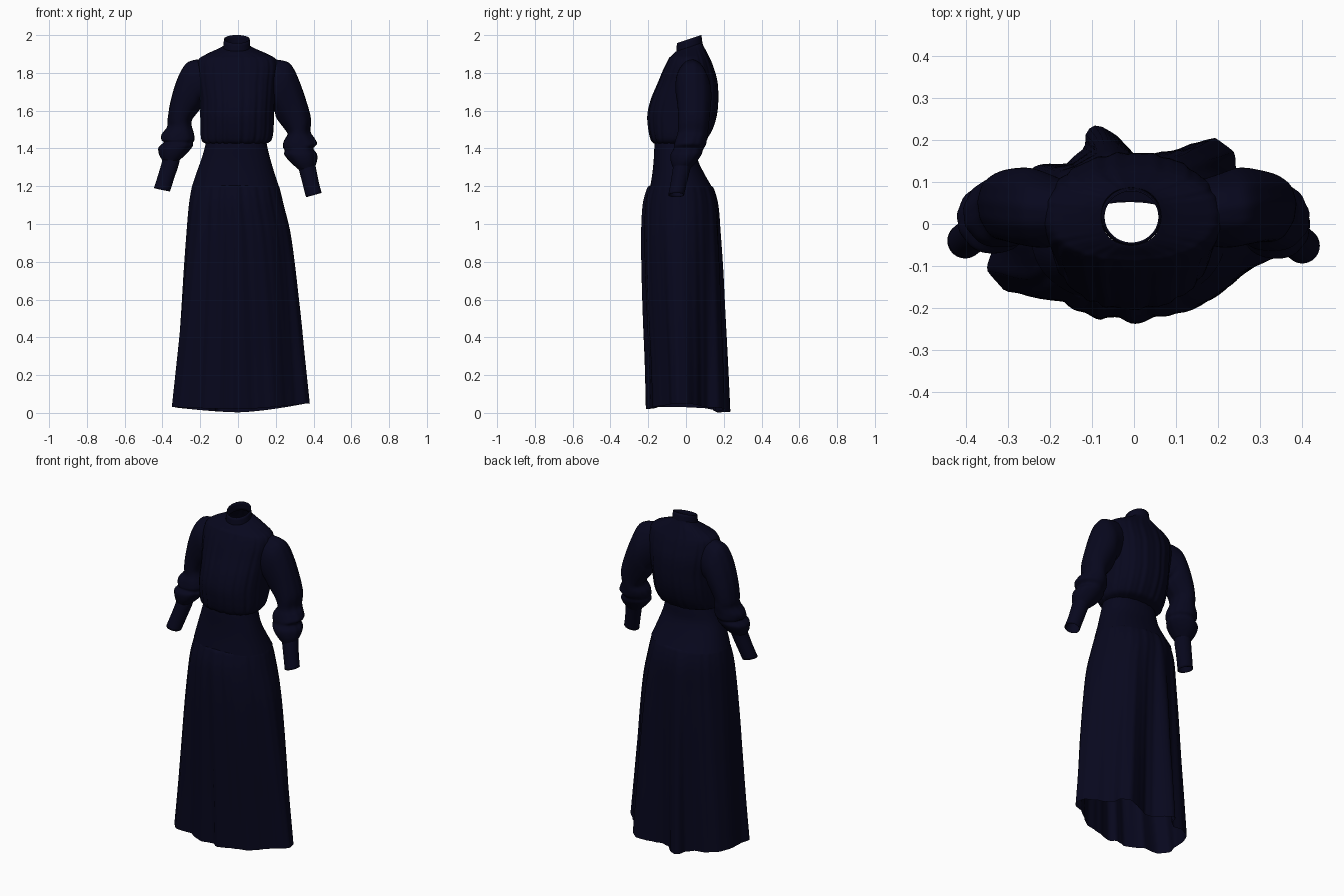
import bpy, bmesh, math

navy = bpy.data.materials.new("dark_navy_cloth")
navy.diffuse_color = (0.0022, 0.0022, 0.0125, 1)
N = 180                                    # columns around the body


def catmull(rows, t):
    """Smooth interpolation through a list of tuples, t in 0..1."""
    f = t * (len(rows) - 1)
    i = min(int(f), len(rows) - 2)
    f -= i
    p0, p1 = rows[max(i - 1, 0)], rows[i]
    p2, p3 = rows[i + 1], rows[min(i + 2, len(rows) - 1)]
    return [0.5 * (2 * b + (c - a) * f + (2 * a - 5 * b + 4 * c - d) * f * f
                   + (3 * b - a - 3 * c + d) * f ** 3)
            for a, b, c, d in zip(p0, p1, p2, p3)]


def loft(name, rings, thickness=0.0):
    """Open tube through a list of equal-length rings of points."""
    bm = bmesh.new()
    vs = [[bm.verts.new(p) for p in ring] for ring in rings]
    n = len(vs[0])
    for a, b in zip(vs, vs[1:]):
        for k in range(n):
            j = (k + 1) % n
            bm.faces.new((a[k], b[k], b[j], a[j]))
    bmesh.ops.recalc_face_normals(bm, faces=bm.faces)
    me = bpy.data.meshes.new(name)
    bm.to_mesh(me)
    bm.free()
    me.materials.append(navy)
    ob = bpy.data.objects.new(name, me)
    bpy.context.collection.objects.link(ob)
    if thickness:
        so = ob.modifiers.new("thickness", 'SOLIDIFY')
        so.thickness = thickness
        so.offset = -1
    bpy.ops.object.select_all(action='DESELECT')
    ob.select_set(True)
    bpy.context.view_layer.objects.active = ob
    bpy.ops.object.shade_smooth_by_angle(angle=math.radians(50))
    return ob


def oval(row, a, power=0.9):
    """Point on a rounded section given as (z, left, right, front, back)."""
    z, xl, xr, yf, yb = row
    c, s = math.cos(a), math.sin(a)
    sx = math.copysign(abs(c) ** power, c)
    sy = math.copysign(abs(s) ** power, s)
    return [(xl + xr) / 2 + (xr - xl) / 2 * sx, (yf + yb) / 2 + (yb - yf) / 2 * sy, z]


def scale_about(p, cx, cy, k):
    return [cx + (p[0] - cx) * k, cy + (p[1] - cy) * k, p[2]]


def gathers(a):
    """Irregular pleat pattern around the body."""
    return (math.sin(20 * a + 1.5 * math.sin(3 * a)) + 0.6 * math.sin(33 * a + 1)) / 1.6


angles = [2 * math.pi * k / N for k in range(N)]

# ---- collar: short tilted band
collar = []
for t in (0, 0.3, 0.7, 1):
    ring = []
    for a in angles:
        p = oval((0, -0.080 + 0.006 * t, 0.066 - 0.004 * t, -0.052 + 0.004 * t, 0.088 - 0.006 * t), a, 1)
        p[2] = 1.925 + 0.055 * t + (p[1] - 0.02) * 0.33
        ring.append(p)
    collar.append(ring)
loft("collar", collar, 0.004)

# ---- bodice: bloused, gathered at neck and waist
body_rows = [(1.938, -.078, .064, -.050, .086), (1.925, -.105, .092, -.060, .094),
             (1.90, -.165, .155, -.076, .110), (1.872, -.208, .200, -.092, .128),
             (1.82, -.218, .210, -.118, .148), (1.75, -.212, .202, -.147, .166),
             (1.66, -.200, .195, -.184, .170), (1.58, -.200, .190, -.202, .163),
             (1.51, -.198, .188, -.198, .143), (1.46, -.196, .182, -.188, .116),
             (1.437, -.188, .170, -.178, .095), (1.425, -.168, .148, -.163, .055)]
bodice = []
for i in range(61):
    t = i / 60
    row = catmull(body_rows, t)
    amp = 0.018 + 0.022 * max(0, (t - 0.5) * 2) ** 2
    tilt = 0.33 * max(0, 1 - t * 4)
    ring = []
    for a in angles:
        p = oval(row, a)
        p = scale_about(p, -0.005, 0, 1 + amp * gathers(a) * min(1, t * 5) * (0.2 + 0.8 * abs(math.sin(a))))
        p[2] += tilt * (p[1] - 0.02)
        ring.append(p)
    bodice.append(ring)
loft("bodice", bodice)

# ---- fitted hip yoke
yoke_rows = [(1.435, -.170, .150, -.165, .052), (1.40, -.177, .157, -.168, .055),
             (1.34, -.195, .172, -.171, .062), (1.27, -.220, .193, -.178, .095),
             (1.195, -.245, .218, -.190, .138)]
loft("hip_yoke", [[oval(catmull(yoke_rows, i / 16), a) for a in angles] for i in range(17)])

# ---- skirt: hem outline seen from above gives the big folds
hem = [(0.0, -.212), (.03, -.205), (.08, -.19), (.13, -.18), (.2, -.168), (.25, -.128), (.30, -.09),
       (.36, -.072), (.38, -.045), (.372, 0), (.325, .05), (.275, .085), (.245, .115), (.238, .17),
       (.195, .205), (.15, .195), (.10, .175), (.05, .155), (0, .165), (-.02, .19), (-.055, .22),
       (-.09, .237), (-.112, .225), (-.118, .18), (-.16, .145), (-.24, .135), (-.3, .095),
       (-.33, .02), (-.335, -.05), (-.35, -.11), (-.31, -.158), (-.2, -.157), (-.1, -.207),
       (-.075, -.195), (-.03, -.187)]
polar = sorted((math.atan2(y, x) % (2 * math.pi), math.hypot(x, y)) for x, y in hem)
polar = [(polar[-1][0] - 2 * math.pi, polar[-1][1])] + polar + [(polar[0][0] + 2 * math.pi, polar[0][1])]


def hem_radius(th):
    th %= 2 * math.pi
    for (a0, r0), (a1, r1) in zip(polar, polar[1:]):
        if a0 <= th <= a1:
            f = (th - a0) / (a1 - a0)
            return r0 + (r1 - r0) * (f * f * (3 - 2 * f) + f) / 2
    return polar[0][1]


skirt_rows = [(1.205, -.240, .213, -.188, .130), (1.185, -.247, .222, -.200, .147),
              (1.10, -.262, .243, -.220, .168), (0.95, -.277, .280, -.226, .176),
              (0.75, -.294, .308, -.222, .182), (0.50, -.312, .335, -.212, .185),
              (0.25, -.331, .357, -.200, .188), (0.0, -.350, .380, -.192, .190)]
skirt = []
for i in range(71):
    t = i / 70
    row = catmull(skirt_rows, t)
    w = max(0, min(1, (1.2 - row[0]) / 1.2)) ** 0.8
    pleat = 0.022 * min(1, t * 8) * (1 - 0.85 * t)
    ring = []
    for a in angles:
        p = oval(row, a, 1)
        e = oval(skirt_rows[-1], a, 1)
        ratio = hem_radius(math.atan2(e[1], e[0])) / math.hypot(e[0], e[1])
        front = math.exp(-((a - 1.5 * math.pi) / 0.08) ** 2)
        k = 1 + w * (ratio - 1) + pleat * (gathers(a) * abs(math.sin(a)) + 1.5 * front)
        p = scale_about(p, 0, 0, k)
        side = min(1, abs(p[0]) / 0.36) ** 1.5        # hem lifts at the sides
        lift = (0.05 if p[0] > 0 else 0.032) * side + (0.02 if p[1] < 0 else 0.003) * (1 - side)
        p[2] += lift * max(0, 1 - row[0] / 0.6)
        ring.append(p)
    skirt.append(ring)
loft("skirt", skirt)

# ---- sleeves: rings given as (outer x, z, inner x, z, centre y, half depth)
left_rows = [(-.185, 1.872, -.165, 1.64, .030, .078), (-.235, 1.866, -.180, 1.635, .032, .088),
             (-.280, 1.842, -.195, 1.63, .036, .093), (-.325, 1.76, -.200, 1.61, .040, .092),
             (-.358, 1.65, -.225, 1.58, .044, .086), (-.372, 1.56, -.245, 1.55, .044, .082),
             (-.374, 1.515, -.245, 1.52, .042, .080), (-.402, 1.475, -.234, 1.485, .032, .083),
             (-.405, 1.445, -.230, 1.45, .026, .084), (-.394, 1.432, -.240, 1.43, .022, .078),
             (-.421, 1.405, -.243, 1.41, .014, .084), (-.416, 1.365, -.270, 1.375, .005, .070),
             (-.398, 1.335, -.312, 1.335, -.005, .046)]
right_rows = [(.175, 1.872, .160, 1.63, .030, .078), (.235, 1.864, .180, 1.61, .032, .088),
              (.280, 1.842, .195, 1.59, .036, .093), (.320, 1.77, .200, 1.57, .040, .092),
              (.360, 1.66, .220, 1.54, .042, .086), (.386, 1.56, .250, 1.50, .040, .082),
              (.383, 1.49, .262, 1.475, .036, .080), (.403, 1.455, .242, 1.44, .026, .083),
              (.418, 1.425, .238, 1.41, .018, .084), (.400, 1.40, .248, 1.39, .010, .078),
              (.418, 1.37, .248, 1.365, .000, .082), (.418, 1.335, .280, 1.325, -.012, .068),
              (.408, 1.305, .322, 1.287, -.022, .046)]
left_cuff = [(-.400, 1.345, -.308, 1.34, -.004, .047), (-.405, 1.32, -.315, 1.31, -.010, .046),
             (-.426, 1.25, -.340, 1.235, -.025, .043), (-.445, 1.19, -.360, 1.172, -.040, .042)]
right_cuff = [(.409, 1.315, .320, 1.295, -.020, .047), (.414, 1.29, .327, 1.27, -.026, .046),
              (.428, 1.22, .345, 1.20, -.040, .043), (.443, 1.165, .360, 1.142, -.052, .042)]


def arm_tube(rows, steps, wrinkle):
    rings = []
    for i in range(steps + 1):
        t = i / steps
        ox, oz, ix, iz, cy, d = catmull(rows, t)
        cx, cz = (ox + ix) / 2, (oz + iz) / 2
        ring = []
        for k in range(64):
            a = 2 * math.pi * k / 64
            fold = math.sin(9 * a + 2 * math.sin(2 * a)) * (0.5 + abs(t - 0.4))
            s = 1 + wrinkle * (fold + math.sin(3 * a + 14 * t)) * math.sin(math.pi * t) ** 0.5
            c, sn = math.cos(a) * s, math.sin(a) * s
            ring.append((cx + (ox - cx) * c, cy + d * sn, cz + (oz - cz) * c))
        rings.append(ring)
    return rings


for side, rows, cuff in (("left", left_rows, left_cuff), ("right", right_rows, right_cuff)):
    loft(side + "_sleeve", arm_tube(rows, 60, 0.02))
    loft(side + "_cuff", arm_tube(cuff, 10, 0.0), 0.003)
